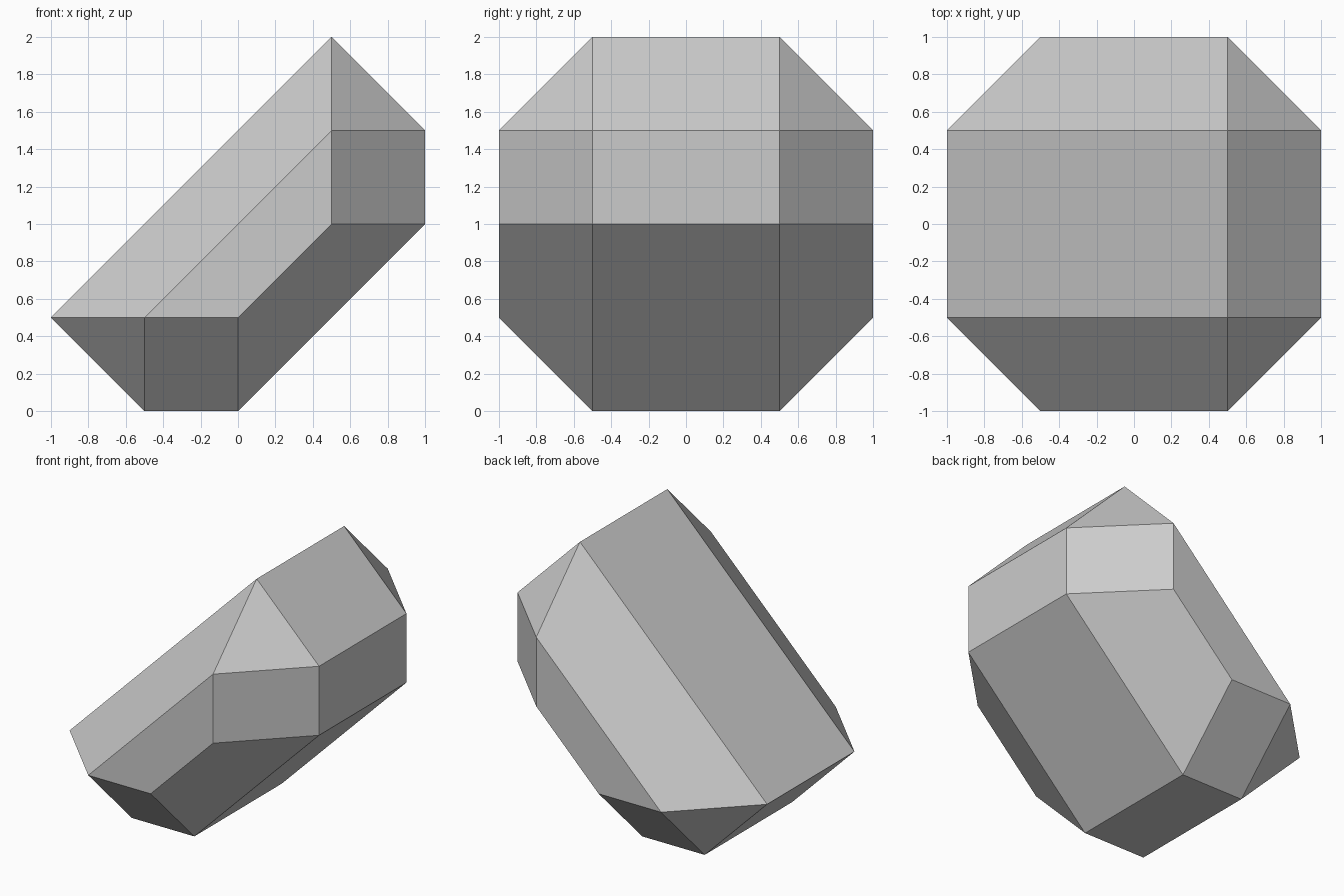
import bpy
import bmesh
from math import radians

cube = bpy.data.objects.get("Cube")
if cube:
    bpy.data.objects.remove(cube, do_unlink=True)

# Single grey finish
grey = bpy.data.materials.new("plain_grey")
grey.use_nodes = True
colour = (0.6, 0.6, 0.6, 1)
grey.diffuse_color = colour
grey.node_tree.nodes["Principled BSDF"].inputs["Base Color"].default_value = colour

# Corners of one half: (x, distance from the middle, z)
lower_end = [(-1, .5, .5), (-.5, 1, .5), (-.5, .5, 0), (0, 1, .5), (0, .5, 0)]
upper_end = [(.5, .5, 2), (.5, 1, 1.5), (1, .5, 1.5), (.5, 1, 1), (1, .5, 1)]

# Slanted faceted block: both halves wrapped in one convex skin
bm = bmesh.new()
for side in (-1, 1):
    for x, y, z in lower_end + upper_end:
        bm.verts.new((x, side * y, z))
bmesh.ops.convex_hull(bm, input=bm.verts)

# Merge the triangles of each flat facet
bmesh.ops.dissolve_limit(bm, angle_limit=radians(1), verts=bm.verts, edges=bm.edges)
bmesh.ops.recalc_face_normals(bm, faces=bm.faces)

mesh = bpy.data.meshes.new("faceted_block")
bm.to_mesh(mesh)
bm.free()
mesh.materials.append(grey)
block = bpy.data.objects.new("faceted_block", mesh)
bpy.context.collection.objects.link(block)
